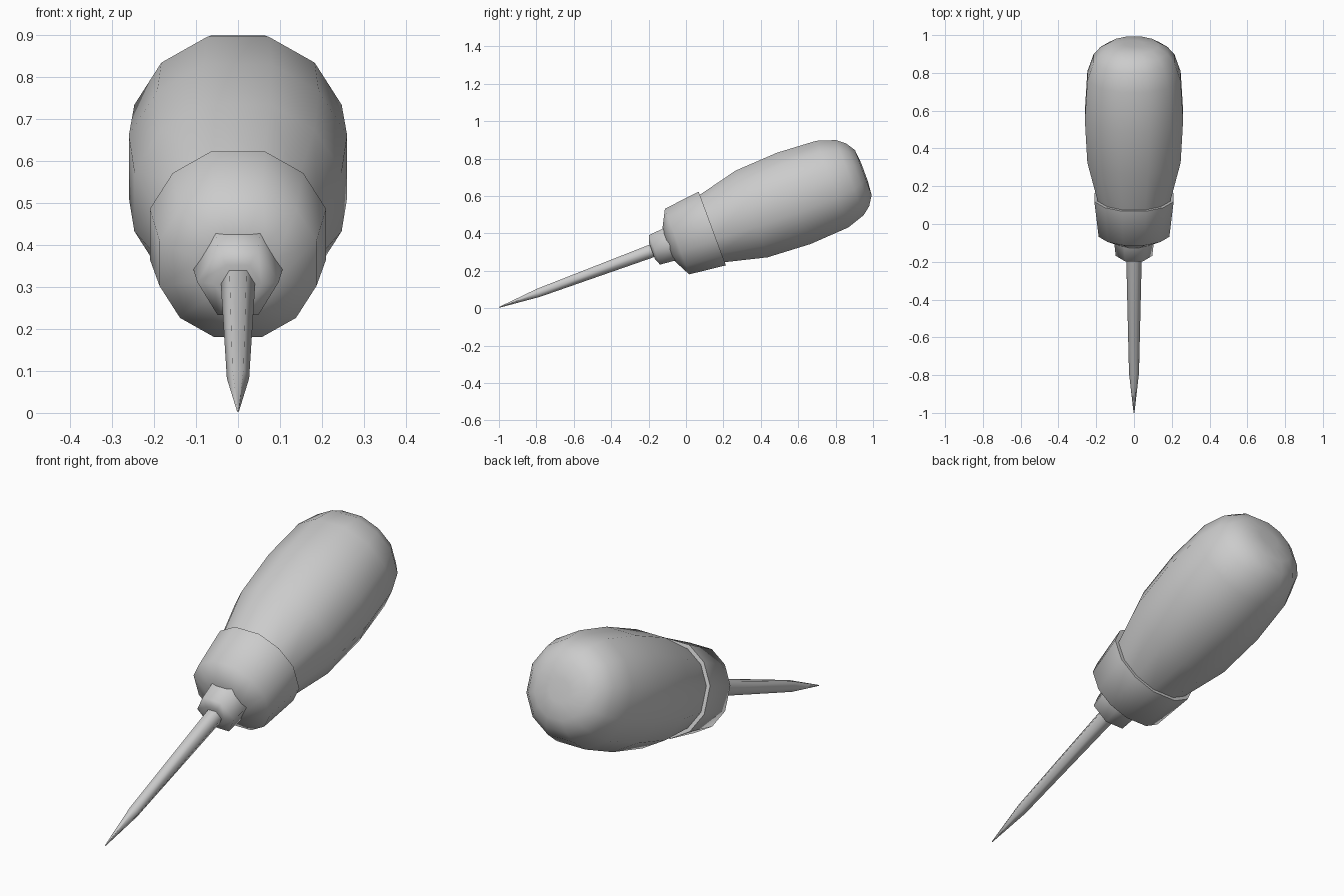
import bpy, bmesh, math
from mathutils import Vector

if "Cube" in bpy.data.objects:
    bpy.data.objects.remove(bpy.data.objects["Cube"], do_unlink=True)

# Single grey material
grey = bpy.data.materials.new("grey")
grey.use_nodes = True
colour = (0.6, 0.6, 0.6, 1)
grey.diffuse_color = colour
grey.node_tree.nodes["Principled BSDF"].inputs["Base Color"].default_value = colour

# The tool lies along one tilted axis running from the tip to the handle end
TILT = math.radians(20.3)
TIP = Vector((0, -1, 0.004))
AXIS = Vector((0, math.cos(TILT), math.sin(TILT)))
SIDE = Vector((1, 0, 0))
UP = Vector((0, -math.sin(TILT), math.cos(TILT)))

# Cross-sections with a flat on top: slightly squared twelve sides, and six sides
TWELVE = [q + a for q in (0, 90, 180, 270) for a in (17, 45, 73)]
SIX = [0, 60, 120, 180, 240, 300]


def turned_part(name, profile, angles):
    """Loft rings along the axis; profile holds (distance, height of top flat)."""
    flat = max(math.sin(math.radians(a)) for a in angles)
    bm = bmesh.new()
    rings = []
    for dist, height in profile:
        r = height / flat
        rings.append([bm.verts.new(TIP + AXIS * dist
                                   + SIDE * (r * math.cos(math.radians(a)))
                                   + UP * (r * math.sin(math.radians(a))))
                      for a in angles])
    n = len(angles)
    for a, b in zip(rings, rings[1:]):
        for i in range(n):
            j = (i + 1) % n
            bm.faces.new((a[i], a[j], b[j], b[i]))
    bm.faces.new(rings[0])
    bm.faces.new(rings[-1])
    bmesh.ops.recalc_face_normals(bm, faces=bm.faces)
    mesh = bpy.data.meshes.new(name)
    bm.to_mesh(mesh)
    bm.free()
    mesh.materials.append(grey)
    obj = bpy.data.objects.new(name, mesh)
    bpy.context.collection.objects.link(obj)
    bpy.ops.object.select_all(action='DESELECT')
    obj.select_set(True)
    bpy.context.view_layer.objects.active = obj
    bpy.ops.object.shade_smooth_by_angle(angle=math.radians(65))
    return obj


# Pointed spike
turned_part("spike", [(0, 0.002), (0.225, 0.023), (0.90, 0.036)], SIX)

# Small hexagonal collar holding the spike
turned_part("collar", [(0.872, 0.048), (0.887, 0.084), (0.99, 0.0935)], SIX)

# Wide ferrule with a rim around the handle
turned_part("ferrule", [(0.965, 0.09), (1.015, 0.187), (1.216, 0.21), (1.216, 0.17)], TWELVE)

# Bulging handle with a rounded end
turned_part("handle", [(1.20, 0.188), (1.44, 0.247), (1.68, 0.26), (1.90, 0.247),
                       (2.0, 0.214), (2.045, 0.178), (2.077, 0.128), (2.084, 0.05)], TWELVE)
